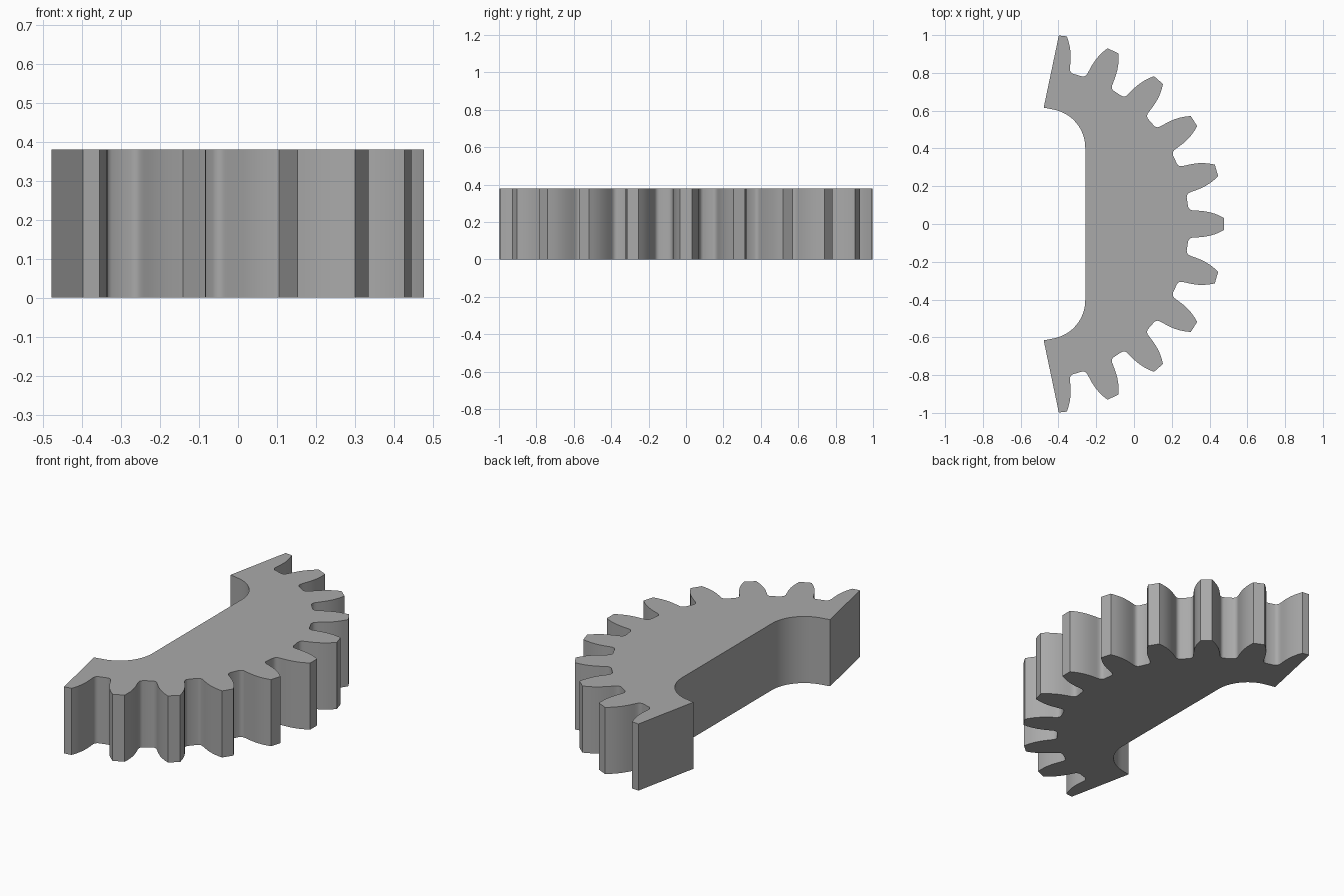
import bpy, bmesh
from math import sin, cos, radians, pi, atan2

if "Cube" in bpy.data.objects:
    bpy.data.objects.remove(bpy.data.objects["Cube"], do_unlink=True)

CENTRE_X = -0.5305          # pitch centre of the gear sector
PITCH = 2 * pi / 22         # angle between teeth
HEIGHT = 0.38
# Tooth flank from tip to root: (radius, angle from tooth axis in degrees)
FLANK = [(1.0085, 1.8), (0.985, 2.55), (0.96, 3.25), (0.93, 3.9), (0.90, 4.35),
         (0.875, 4.62), (0.855, 4.8), (0.84, 4.98), (0.831, 5.3),
         (0.825, 5.8), (0.822, 6.4)]


def polar(radius, angle):
    return (CENTRE_X + radius * cos(angle), radius * sin(angle))


def half_outline():
    """Outline of the +y half, from the middle tooth round to the straight back."""
    points = []
    for tooth in range(6):
        axis = tooth * PITCH
        if tooth > 0:
            points += [polar(r, axis - radians(a)) for r, a in reversed(FLANK)]
        if tooth < 5:
            points += [polar(r, axis + radians(a)) for r, a in FLANK]
    # Slanted end cut through the last tooth
    points += [(-0.398, 0.998), (-0.478, 0.616)]
    # Rounded corner running into the straight back
    radius, cx, cy = 0.205, -0.463, 0.404
    start = atan2(0.979, 0.204)
    steps = 16
    for i in range(steps + 1):
        a = start * (1 - i / steps)
        points.append((cx + radius * cos(a), cy + radius * sin(a)))
    return points


def extrude_outline(name, outline, height, material):
    bm = bmesh.new()
    base = bm.faces.new([bm.verts.new((x, y, 0)) for x, y in outline])
    result = bmesh.ops.extrude_face_region(bm, geom=[base], use_keep_orig=True)
    top = [v for v in result["geom"] if isinstance(v, bmesh.types.BMVert)]
    bmesh.ops.translate(bm, verts=top, vec=(0, 0, height))
    bmesh.ops.recalc_face_normals(bm, faces=bm.faces)
    mesh = bpy.data.meshes.new(name)
    bm.to_mesh(mesh)
    bm.free()
    mesh.materials.append(material)
    obj = bpy.data.objects.new(name, mesh)
    bpy.context.collection.objects.link(obj)
    return obj


# Plain grey metal
grey = bpy.data.materials.new("grey")
grey.use_nodes = True
colour = (0.4, 0.4, 0.4, 1)
grey.diffuse_color = colour
grey.node_tree.nodes["Principled BSDF"].inputs["Base Color"].default_value = colour

# Toothed sector, mirrored about the middle tooth
upper = half_outline()
lower = [(x, -y) for x, y in reversed(upper)]
sector = extrude_outline("gear_sector", upper + lower, HEIGHT, grey)

bpy.ops.object.select_all(action="DESELECT")
sector.select_set(True)
bpy.context.view_layer.objects.active = sector
bpy.ops.object.shade_smooth_by_angle(angle=radians(30))
